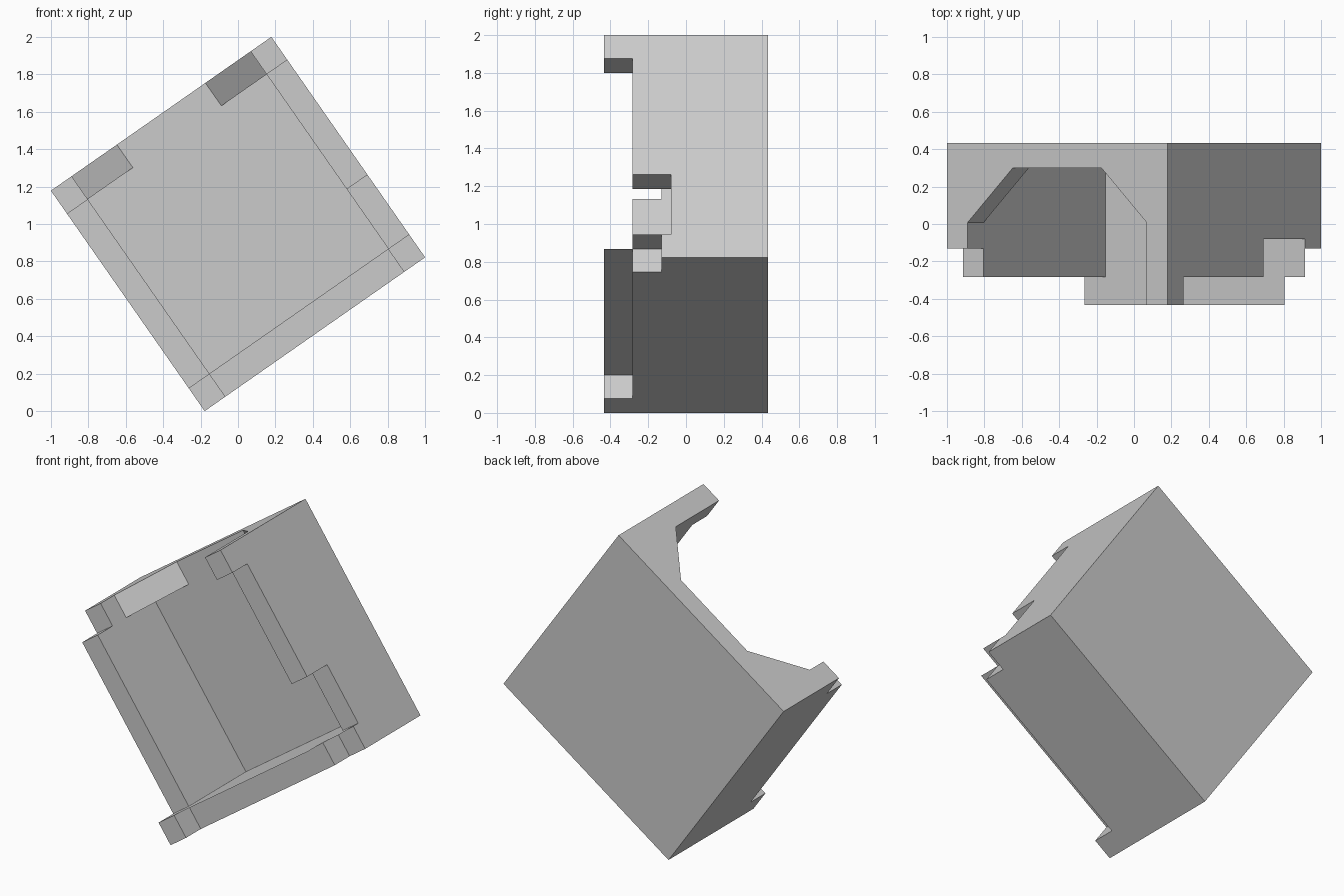
import bpy
import bmesh
from math import radians
from mathutils import Matrix, Vector

cube = bpy.data.objects.get("Cube")
if cube:
    bpy.data.objects.remove(cube, do_unlink=True)

H = 0.7185            # half the side of the square
D = 0.433             # half the depth
INX = H - 0.135       # inner face of the side walls
INZ = H - 0.15        # inner face of the end walls
RAMP = H - 0.43       # foot of the slot ramps
FLOOR, LEDGE = 0.30, 0.008
RIM, LOW, LOWEST = -0.283, -0.131, -0.08
OUT = 1.0             # beyond the body

grey = bpy.data.materials.new("plain grey")
grey.use_nodes = True
colour = (0.6, 0.6, 0.6, 1)
grey.diffuse_color = colour
grey.node_tree.nodes["Principled BSDF"].inputs["Base Color"].default_value = colour


def prism(name, profile, z0, z1):
    """Extrude an x, y profile from z0 to z1."""
    bm = bmesh.new()
    face = bm.faces.new([bm.verts.new((x, y, z0)) for x, y in profile])
    ext = bmesh.ops.extrude_face_region(bm, geom=[face])
    verts = [g for g in ext["geom"] if isinstance(g, bmesh.types.BMVert)]
    bmesh.ops.translate(bm, vec=Vector((0, 0, z1 - z0)), verts=verts)
    bmesh.ops.recalc_face_normals(bm, faces=bm.faces)
    mesh = bpy.data.meshes.new(name)
    bm.to_mesh(mesh)
    bm.free()
    mesh.materials.append(grey)
    obj = bpy.data.objects.new(name, mesh)
    bpy.context.collection.objects.link(obj)
    return obj


def box(name, x0, x1, z0, z1, back, front=-OUT):
    return prism(name, [(x0, front), (x1, front), (x1, back), (x0, back)], z0, z1)


# Solid block, upright before it is tilted
body = box("tilted_box_shell", -H, H, -H, H, D, -D)

# Slot through the upper wall, with a ramp on each side
slot = [(-INX, -OUT), (-INX, LEDGE), (-RAMP, FLOOR),
        (RAMP, FLOOR), (INX, LEDGE), (INX, -OUT)]

cutters = [
    box("pocket_cutter", -INX, INX, -INZ, INZ, FLOOR),
    prism("slot_cutter", slot, 0, OUT),
    # Lowered rims, leaving two corner tabs standing
    box("left_rim_cutter", -OUT, -INX, -INZ, OUT, RIM),
    box("right_rim_cutter", INX, OUT, -OUT, INZ, RIM),
    box("bottom_rim_cutter", -INX, OUT, -OUT, -INZ, RIM),
    # Corner recesses and the side notch
    box("left_corner_cutter", -OUT, -INX, INZ, OUT, LOW),
    box("right_corner_cutter", INX, OUT, -OUT, -INZ, LOW),
    box("side_notch_cutter", INX, OUT, -INZ, 0.538 - H, LOWEST),
]

bpy.context.view_layer.objects.active = body
for cutter in cutters:
    cutter.hide_render = True
    mod = body.modifiers.new(cutter.name, "BOOLEAN")
    mod.operation = "DIFFERENCE"
    mod.solver = "EXACT"
    mod.object = cutter
    bpy.ops.object.modifier_apply(modifier=mod.name)
for cutter in cutters:
    bpy.data.objects.remove(cutter, do_unlink=True)

# Merge leftover seams, then tilt the shell and stand it on its corner
bm = bmesh.new()
bm.from_mesh(body.data)
bmesh.ops.remove_doubles(bm, verts=bm.verts, dist=0.0001)
bmesh.ops.dissolve_limit(bm, angle_limit=radians(1), verts=bm.verts, edges=bm.edges)
bm.transform(Matrix.Translation((0, 0, 1)) @ Matrix.Rotation(radians(-34.9), 4, "Y"))
bm.to_mesh(body.data)
bm.free()
